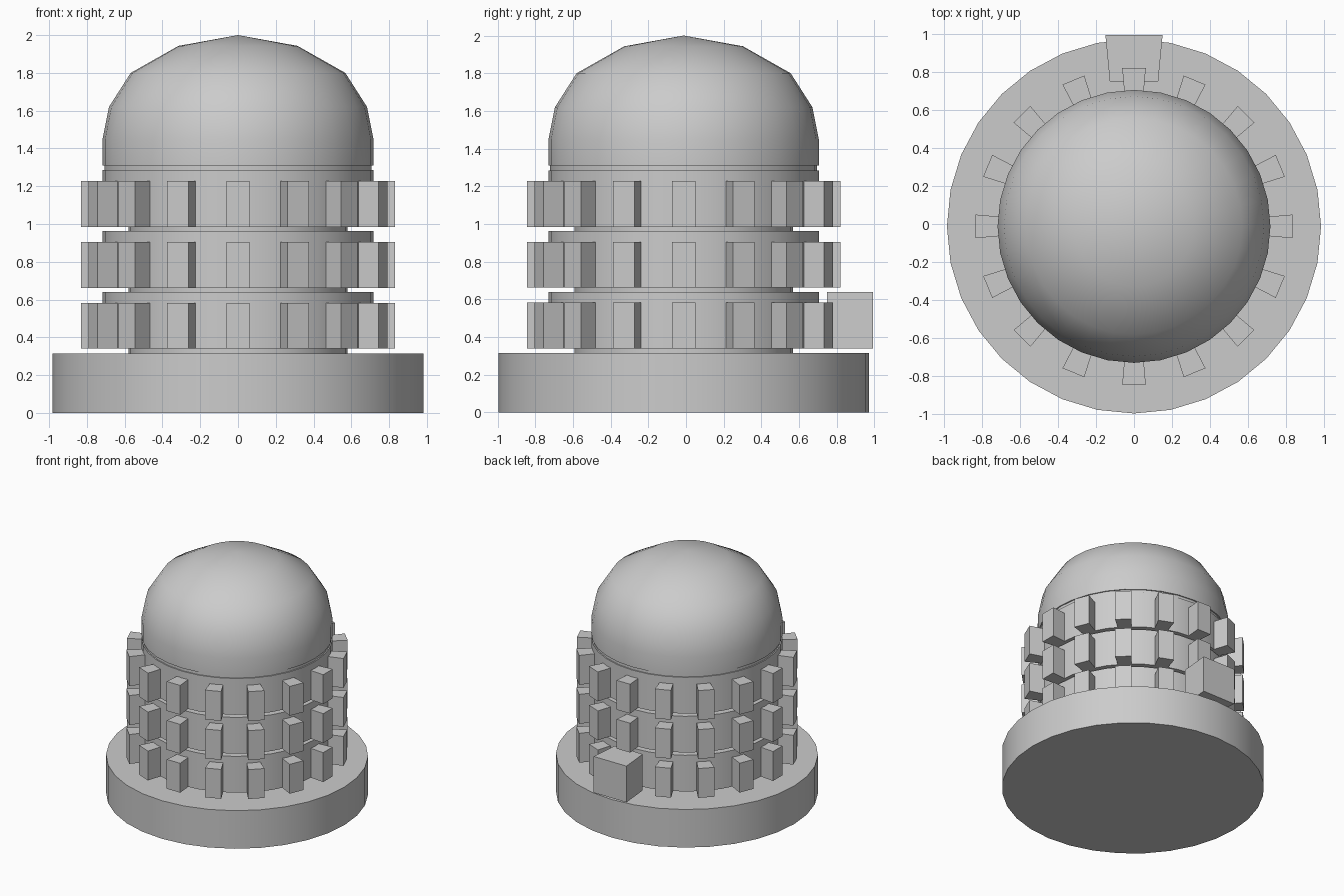
import bpy, bmesh
from math import sin, cos, pi, radians

if "Cube" in bpy.data.objects:
    bpy.data.objects.remove(bpy.data.objects["Cube"])

CY = -0.0125   # body axis sits slightly forward because of the rear block
SEG = 32


def finish(name, bm, smooth=True, angle=40):
    bmesh.ops.recalc_face_normals(bm, faces=bm.faces)
    me = bpy.data.meshes.new(name)
    bm.to_mesh(me)
    bm.free()
    ob = bpy.data.objects.new(name, me)
    bpy.context.collection.objects.link(ob)
    if smooth:
        bpy.ops.object.select_all(action='DESELECT')
        ob.select_set(True)
        bpy.context.view_layer.objects.active = ob
        bpy.ops.object.shade_smooth_by_angle(angle=radians(angle))
    return ob


def lathe(name, profile):
    """Revolve (radius, z) points around the body axis; radius 0 is a pole."""
    bm = bmesh.new()
    rings = []
    for r, z in profile:
        n = 1 if r == 0 else SEG
        rings.append([bm.verts.new((r * cos(2 * pi * i / SEG),
                                    CY + r * sin(2 * pi * i / SEG), z)) for i in range(n)])
    for a, b in zip(rings, rings[1:]):
        for i in range(SEG):
            j = (i + 1) % SEG
            if len(b) == 1:
                bm.faces.new((a[i], a[j], b[0]))
            else:
                bm.faces.new((a[i], a[j], b[j], b[i]))
    for ring in (rings[0], rings[-1]):
        if len(ring) > 1:
            bm.faces.new(ring)
    return finish(name, bm)


def wedge(bm, angle, r0, r1, w0, w1, z0, z1):
    """Radial block with half width w0 at radius r0 and w1 at radius r1."""
    c, s = cos(angle), sin(angle)
    v = [bm.verts.new((r * c - w * s, CY + r * s + w * c, z))
         for z in (z0, z1)
         for r, w in ((r0, -w0), (r1, -w1), (r1, w1), (r0, w0))]
    for f in ((3, 2, 1, 0), (4, 5, 6, 7), (0, 1, 5, 4),
              (1, 2, 6, 5), (2, 3, 7, 6), (3, 0, 4, 7)):
        bm.faces.new([v[i] for i in f])


# Base disc and inner core
lathe("base", [(0.983, 0), (0.983, 0.315)])
lathe("core", [(0.58, 0.31), (0.58, 1.3)])

# Three stacked rings, each with sixteen studs
for k, z in enumerate((0.34, 0.6625, 0.985), 1):
    lathe(f"ring_{k}", [(0.717, z), (0.717, z + 0.30)])
    bm = bmesh.new()
    for i in range(16):
        wedge(bm, i * pi / 8, 0.64, 0.832, 0.045, 0.062, z, z + 0.243)
    finish(f"ring_studs_{k}", bm, smooth=False)

# Neck under the dome
lathe("neck", [(0.708, 1.28), (0.708, 1.315)])

# Dome
lathe("dome", [(0.717, 1.31), (0.717, 1.45), (0.683, 1.62),
               (0.568, 1.80), (0.315, 1.943), (0, 2.0)])

# Large block at the back
bm = bmesh.new()
wedge(bm, pi / 2, 0.76, 1.005, 0.127, 0.15, 0.34, 0.64)
finish("rear_block", bm, smooth=False)
